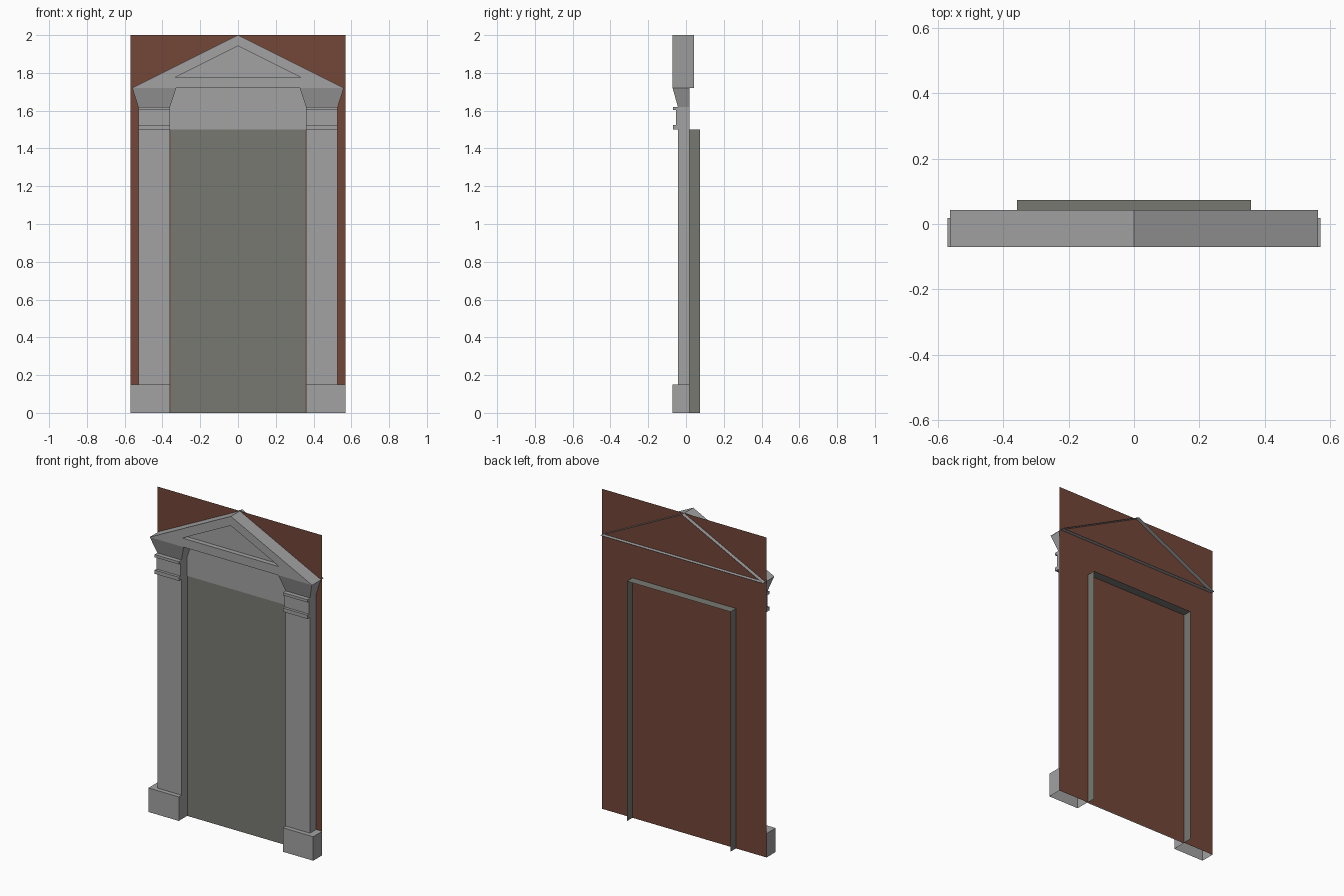
import bpy, bmesh

if "Cube" in bpy.data.objects:
    bpy.data.objects.remove(bpy.data.objects["Cube"])


def material(name, rgb):
    m = bpy.data.materials.new(name)
    m.diffuse_color = (*rgb, 1)
    m.use_nodes = True
    m.node_tree.nodes["Principled BSDF"].inputs["Base Color"].default_value = m.diffuse_color
    return m


STONE = material("grey stone", (0.36, 0.36, 0.36))
DOOR = material("dark grey door", (0.19, 0.19, 0.17))
BRICK = material("brown brick", (0.17, 0.062, 0.04))
FRONT, BACK, WALL, PANEL = -0.071, 0.043, 0.018, 0.012


def mesh(name, verts, faces, mat):
    me = bpy.data.meshes.new(name)
    me.from_pydata(verts, [], faces)
    me.materials.append(mat)
    ob = bpy.data.objects.new(name, me)
    bpy.context.collection.objects.link(ob)
    return ob


def frustum(name, low, high, z0, z1, mat=STONE, skip=()):
    """Box between two rectangles (x0, x1, y0, y1); skip leaves sides open."""
    v = []
    for (x0, x1, y0, y1), z in ((low, z0), (high, z1)):
        v += [(x0, y0, z), (x1, y0, z), (x1, y1, z), (x0, y1, z)]
    f = {"bottom": (3, 2, 1, 0), "top": (4, 5, 6, 7), "front": (0, 1, 5, 4),
         "right": (1, 2, 6, 5), "back": (2, 3, 7, 6), "left": (3, 0, 4, 7)}
    return mesh(name, v, [q for k, q in f.items() if k not in skip], mat)


def mirrored(ob):
    m = ob.modifiers.new("mirror", 'MIRROR')
    m.use_axis[0] = True


# Flat brick sheet
mesh("brick_wall", [(-.57, WALL, 0), (.57, WALL, 0), (.57, WALL, 2), (-.57, WALL, 2)],
     [(0, 1, 2, 3)], BRICK)

# Door: shallow box open at the back and bottom
r = (-.358, .358, PANEL, 0.073)
frustum("door", r, r, 0, 1.5, DOOR, ("back", "bottom"))

# Frieze above the door
mesh("frieze", [(-.36, PANEL, 1.5), (.36, PANEL, 1.5), (.36, PANEL, 1.72), (-.36, PANEL, 1.72)],
     [(0, 1, 2, 3)], STONE)

# Plinths, shafts, capital bands and flared brackets, mirrored
for name, low, high, z0, z1, skip in (
    ("plinth", (.36, .57, FRONT, WALL), None, 0, .15, ("bottom", "back")),
    ("pilaster", (.36, .528, -.043, WALL), None, .15, 1.62, ("bottom", "back")),
    ("capital_neck", (.36, .528, -.053, -.04), None, 1.52, 1.605, ("back",)),
    ("lower_band", (.36, .528, -.07, -.04), None, 1.5, 1.523, ("back",)),
    ("upper_band", (.36, .528, -.07, -.04), None, 1.603, 1.62, ("back",)),
    ("bracket", (.36, .528, -.043, WALL), (.327, .56, FRONT, WALL), 1.62, 1.72, ("back", "top")),
):
    mirrored(frustum(name, low, high or low, z0, z1, STONE, skip))

# Pediment: open-backed triangular prism with a sunken inner triangle
outer = [(-.562, 1.72), (.562, 1.72), (0, 2)]
inner = [(-.335, 1.775), (.335, 1.775), (0, 1.942)]
rings = [(outer, BACK), (outer, FRONT), (inner, FRONT), (inner, FRONT + .03)]
verts = [(x, y, z) for pts, y in rings for x, z in pts]
faces = [(9, 10, 11)]
for k in range(3):
    for i in range(3):
        j = (i + 1) % 3
        faces.append((3 * k + i, 3 * k + j, 3 * k + 3 + j, 3 * k + 3 + i))
mesh("pediment", verts, faces, STONE)
